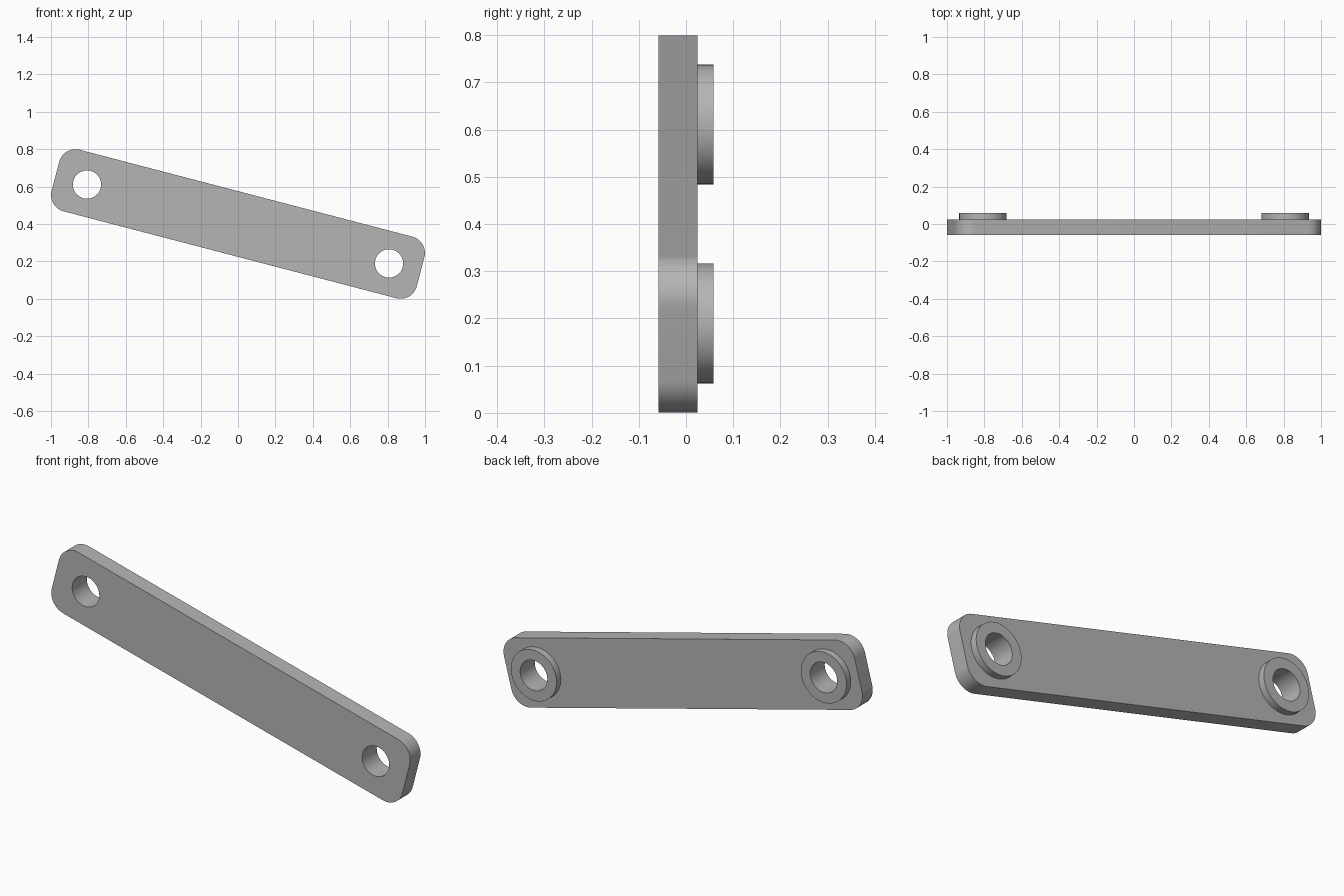
import bpy
import bmesh
from math import atan2, cos, sin, pi, radians
from mathutils import Matrix, Vector

cube = bpy.data.objects.get("Cube")
if cube:
    bpy.data.objects.remove(cube, do_unlink=True)

FRONT, PLATE_BACK, BOSS_BACK = -0.058, 0.024, 0.058
HALF_X, HALF_Z, CORNER = 1.009, 0.17, 0.09
PIVOT = 0.8345
TILT = Matrix.Translation((0, 0, 0.4)) @ Matrix.Rotation(radians(14.63), 4, "Y")

grey = bpy.data.materials.new("plain grey")
grey.use_nodes = True
colour = (0.46, 0.46, 0.46, 1)
grey.diffuse_color = colour
grey.node_tree.nodes["Principled BSDF"].inputs["Base Color"].default_value = colour


def prism(name, outline, y0, y1):
    """Extrude an x-z outline from y0 to y1 and tilt it into place."""
    bm = bmesh.new()
    face = bm.faces.new([bm.verts.new((x, y0, z)) for x, z in outline])
    moved = bmesh.ops.extrude_face_region(bm, geom=[face])["geom"]
    bmesh.ops.translate(bm, vec=Vector((0, y1 - y0, 0)),
                        verts=[v for v in moved if isinstance(v, bmesh.types.BMVert)])
    bmesh.ops.recalc_face_normals(bm, faces=bm.faces)
    bm.transform(TILT)
    mesh = bpy.data.meshes.new(name)
    bm.to_mesh(mesh)
    bm.free()
    mesh.materials.append(grey)
    obj = bpy.data.objects.new(name, mesh)
    bpy.context.collection.objects.link(obj)
    return obj


def circle(x, radius, sides=64):
    return [(x + radius * cos(2 * pi * i / sides), radius * sin(2 * pi * i / sides))
            for i in range(sides)]


def rounded_rectangle(half_x, half_z, r, steps=16):
    points = []
    for q, (sx, sz) in enumerate(((1, 1), (-1, 1), (-1, -1), (1, -1))):
        for i in range(steps + 1):
            a = (q + i / steps) * pi / 2
            points.append((sx * (half_x - r) + r * cos(a), sz * (half_z - r) + r * sin(a)))
    return points


def combine(target, tool, operation):
    mod = target.modifiers.new(operation, "BOOLEAN")
    mod.operation = operation
    mod.solver = "EXACT"
    mod.object = tool
    bpy.context.view_layer.objects.active = target
    bpy.ops.object.modifier_apply(modifier=mod.name)
    bpy.data.objects.remove(tool, do_unlink=True)


# Flat bar with rounded corners
link_bar = prism("link_bar", rounded_rectangle(HALF_X, HALF_Z, CORNER), FRONT, PLATE_BACK)

# Raised boss and through bore at each end
for x in (-PIVOT, PIVOT):
    combine(link_bar, prism("boss", circle(x, 0.127), 0, BOSS_BACK), "UNION")
    combine(link_bar, prism("bore", circle(x, 0.0755), FRONT - 0.1, BOSS_BACK + 0.1), "DIFFERENCE")

# Smooth round walls, crisp edges
bpy.ops.object.select_all(action="DESELECT")
link_bar.select_set(True)
bpy.context.view_layer.objects.active = link_bar
bpy.ops.object.shade_smooth_by_angle(angle=radians(30))
